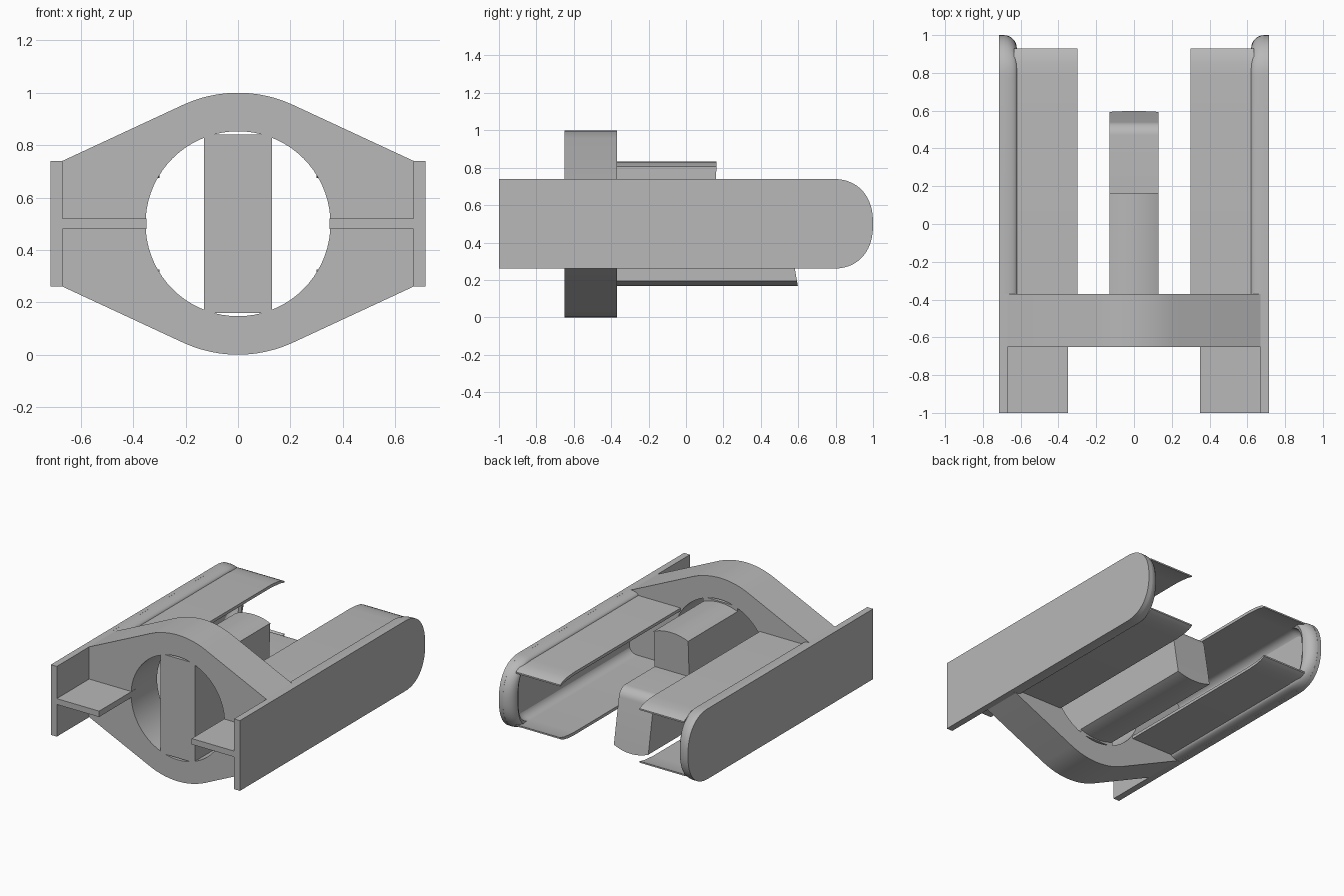
import bpy, bmesh, math
from mathutils import Vector

cube = bpy.data.objects.get("Cube")
if cube:
    bpy.data.objects.remove(cube)

grey = bpy.data.materials.new("plain_grey")
grey.use_nodes = True
GREY = (0.48, 0.48, 0.48, 1)
grey.diffuse_color = GREY
grey.node_tree.nodes["Principled BSDF"].inputs["Base Color"].default_value = GREY


def finish(name, bm):
    bmesh.ops.recalc_face_normals(bm, faces=bm.faces)
    mesh = bpy.data.meshes.new(name)
    bm.to_mesh(mesh)
    bm.free()
    mesh.materials.append(grey)
    ob = bpy.data.objects.new(name, mesh)
    bpy.context.collection.objects.link(ob)
    return ob


def activate(ob):
    bpy.ops.object.select_all(action='DESELECT')
    ob.select_set(True)
    bpy.context.view_layer.objects.active = ob


def smooth(ob):
    activate(ob)
    bpy.ops.object.shade_smooth_by_angle(angle=math.radians(30))


def prism(name, points, axis, lo, hi):
    """Extrude an outline along x (points are y, z) or y (points are x, z)."""
    bm = bmesh.new()
    place = (lambda p: (lo, *p)) if axis == "x" else (lambda p: (p[0], lo, p[1]))
    face = bm.faces.new([bm.verts.new(place(p)) for p in points])
    new = bmesh.ops.extrude_face_region(bm, geom=[face])["geom"]
    step = Vector((hi - lo, 0, 0)) if axis == "x" else Vector((0, hi - lo, 0))
    bmesh.ops.translate(bm, vec=step, verts=[v for v in new if isinstance(v, bmesh.types.BMVert)])
    return finish(name, bm)


def box(name, x, y, z):
    return prism(name, [(x[0], z[0]), (x[1], z[0]), (x[1], z[1]), (x[0], z[1])], "y", *y)


def circle(r, n=72):
    return [(r * math.cos(i * math.tau / n), 0.5 + r * math.sin(i * math.tau / n)) for i in range(n)]


def boolean(ob, cutter, mode):
    activate(ob)
    cutter.hide_render = True
    mod = ob.modifiers.new("cut", 'BOOLEAN')
    mod.operation, mod.object, mod.solver = mode, cutter, 'EXACT'
    bpy.ops.object.modifier_apply(modifier=mod.name)
    bpy.data.objects.remove(cutter)


def rim(t, inset):
    """Point on the rounded rear end of the side wall, moved inward by inset."""
    c, s = max(math.cos(t), 0), math.sin(t)
    e = 2 / 2.3
    return (0.78 + (0.22 - inset) * c ** e,
            0.5 + math.copysign((0.24 - inset) * abs(s) ** e, s))


# Central plate with a rounded top and bottom and a round hole
arc = [math.radians(a) for a in range(66, 115, 4)]
upper = [(0.69, 0.73), (0.67, 0.74)] + [(0.5 * math.cos(a), 0.5 + 0.5 * math.sin(a)) for a in arc]
upper += [(-0.67, 0.74), (-0.69, 0.73)]
plate = prism("central_plate", upper + [(-x, 1 - z) for x, z in upper], "y", -0.65, -0.37)
boolean(plate, prism("hole_cutter", circle(0.353), "y", -0.8, -0.2), 'DIFFERENCE')
smooth(plate)

# Upright web that fills the middle of the hole
box("hole_web", (-0.13, 0.13), (-0.65, -0.37), (0.16, 0.84))

# Stepped tongue reaching backward, rounded like the hole
nose = [(0.47 + 0.07 * math.sin(a), 0.49 + 0.07 * math.cos(a))
        for a in [math.radians(d) for d in range(0, 81, 10)]]
outline = [(-0.6, 0.1), (-0.6, 0.9), (0.167, 0.9), (0.152, 0.56)] + nose + [(0.61, 0.1)]
tongue = prism("stepped_tongue", outline, "x", -0.13, 0.13)
boolean(tongue, prism("round_cutter", circle(0.332), "y", -1, 1), 'INTERSECT')
smooth(tongue)

# Path around the rear end of a side channel
angles = [math.pi / 2 - math.pi * i / 36 for i in range(37)]


def fillet_section(t):
    """Cross-section (x, inset) of the concave fillets beside the wall."""
    d = 0.025 + 0.045 * max(math.cos(t), 0) ** 2
    steps = [math.radians(a) for a in range(0, 91, 15)]
    outer = [(0.62 + 0.07 * math.sin(a), d * math.cos(a) ** 0.01 if a == 0 else d * (1 - (1 - math.cos(a))))
             for a in steps]
    outer = [(0.69 - 0.07 * math.sin(a), d * (1 - math.cos(a))) for a in steps]
    inner = [(0.63 + 0.06 * math.sin(a), d + 0.02 + 0.06 * (1 - math.cos(a))) for a in steps]
    return outer + inner


for side, sx in (("right", -1), ("left", 1)):
    # Long side wall, rounded at the rear and thicker at the front
    wall = [(-1, 0.74)] + [rim(t, 0) for t in angles] + [(-1, 0.26)]
    smooth(prism(side + "_side_wall", wall, "x", sx * 0.685, sx * 0.715))
    box(side + "_front_wall", (sx * 0.67, sx * 0.69), (-1, -0.37), (0.26, 0.74))

    # Front shelf
    box(side + "_front_shelf", (sx * 0.35, sx * 0.68), (-1, -0.6), (0.48, 0.52))

    # Thin upper and lower flanges, bending slightly at the rear
    bend = [(-0.38, 0.715), (0.78, 0.715), (0.85, 0.71), (0.9, 0.7), (0.93, 0.685),
            (0.93, 0.675), (0.88, 0.687), (0.78, 0.695), (-0.38, 0.695)]
    for level, flip in (("upper", False), ("lower", True)):
        pts = [(y, 1 - z) for y, z in bend] if flip else bend
        smooth(prism(f"{side}_{level}_flange", pts, "x", sx * 0.3, sx * 0.635))

    # Fillet swept along the top, round the rear end and back along the bottom
    bm = bmesh.new()
    rings = []
    stations = [(angles[0], True)] + [(t, False) for t in angles] + [(angles[-1], True)]
    for t, front in stations:
        ring = []
        for x, n in fillet_section(t):
            y, z = rim(t, n)
            ring.append(bm.verts.new((sx * x, -0.38 if front else y, z)))
        rings.append(ring)
    for a, b in zip(rings, rings[1:]):
        for i in range(len(a)):
            j = (i + 1) % len(a)
            bm.faces.new((a[i], a[j], b[j], b[i]))
    bm.faces.new(rings[0])
    bm.faces.new(rings[-1])
    smooth(finish(side + "_wall_fillet", bm))
